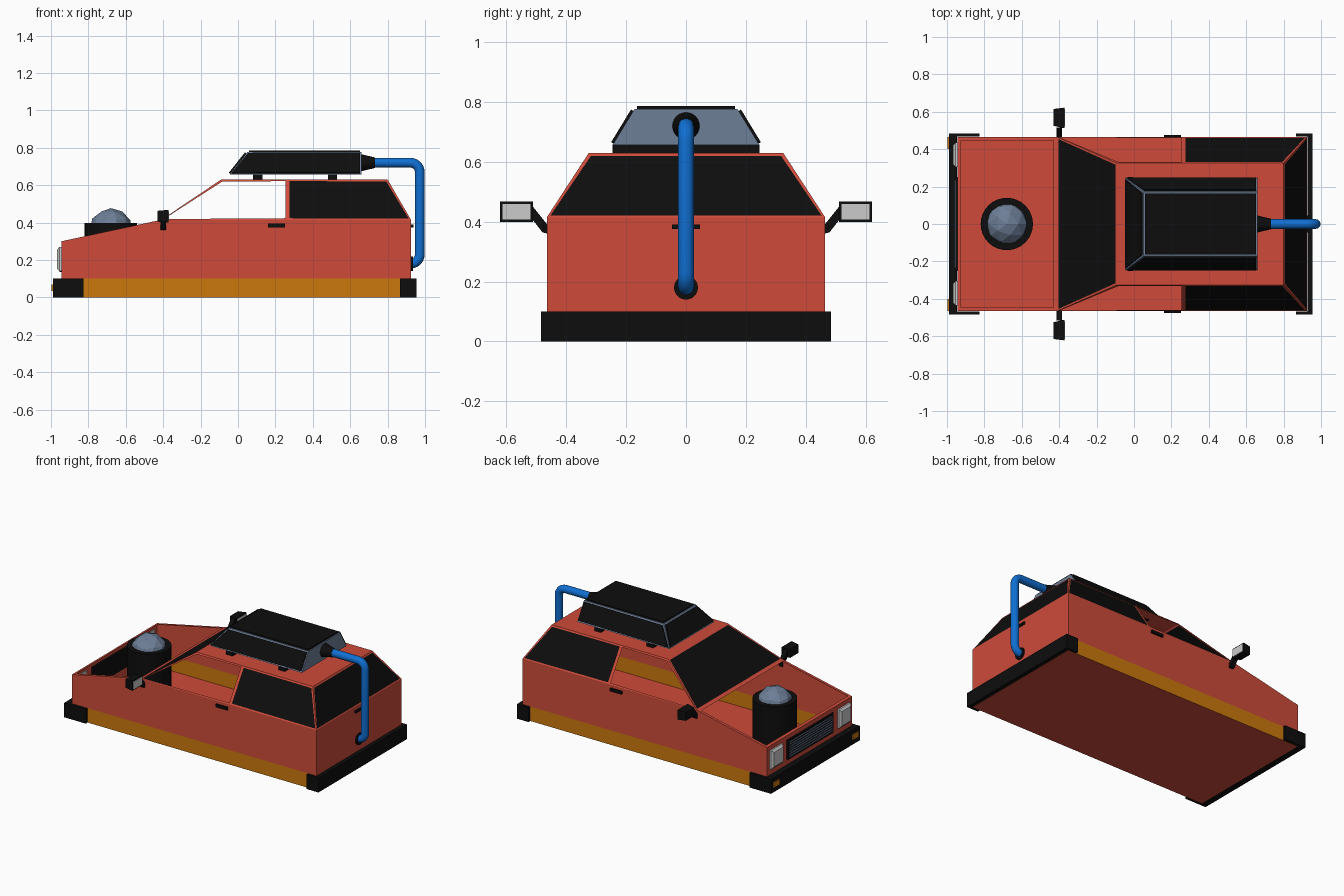
import bpy, bmesh, math
from mathutils import Vector

cube = bpy.data.objects.get("Cube")
if cube:
    bpy.data.objects.remove(cube)


def material(name, r, g, b):
    m = bpy.data.materials.new(name)
    m.use_nodes = True
    m.diffuse_color = (r, g, b, 1)
    m.node_tree.nodes["Principled BSDF"].inputs["Base Color"].default_value = (r, g, b, 1)
    return m


RED = material("red paint", 0.62, 0.07, 0.042)
ORANGE = material("orange trim", 0.6, 0.19, 0.004)
BLACK = material("black", 0.004, 0.004, 0.004)
BLUE = material("blue hose", 0.005, 0.16, 0.65)
STEEL = material("blue grey metal", 0.155, 0.21, 0.31)
LIGHT = material("light grey glass", 0.6, 0.6, 0.6)


def finish(name, bm, *mats):
    mesh = bpy.data.meshes.new(name)
    bm.to_mesh(mesh)
    bm.free()
    for m in mats:
        mesh.materials.append(m)
    ob = bpy.data.objects.new(name, mesh)
    bpy.context.collection.objects.link(ob)
    return ob


def hull(name, points, mat):
    """Convex solid around a few points."""
    bm = bmesh.new()
    for p in points:
        bm.verts.new(p)
    bmesh.ops.convex_hull(bm, input=bm.verts)
    bmesh.ops.dissolve_limit(bm, angle_limit=0.01, verts=bm.verts, edges=bm.edges)
    bmesh.ops.recalc_face_normals(bm, faces=bm.faces)
    return finish(name, bm, mat)


def box(name, xs, ys, zs, mat):
    return hull(name, [(x, y, z) for x in xs for y in ys for z in zs], mat)


def plate(name, corners, margin, depth, mat):
    """Thin panel lying on a flat outline, set in from its edges."""
    bm = bmesh.new()
    face = bm.faces.new([bm.verts.new(c) for c in corners])
    face.normal_update()
    rim = bmesh.ops.inset_individual(bm, faces=[face], thickness=margin)["faces"]
    bmesh.ops.delete(bm, geom=rim, context="FACES")
    normal = face.normal.copy()
    top = bmesh.ops.extrude_face_region(bm, geom=[face], use_keep_orig=True)["geom"]
    bmesh.ops.translate(bm, vec=normal * depth, verts=[v for v in top if isinstance(v, bmesh.types.BMVert)])
    bmesh.ops.recalc_face_normals(bm, faces=bm.faces)
    return finish(name, bm, mat)


def cone(name, loc, r1, r2, depth, mat, sides=24, along_x=False):
    bpy.ops.mesh.primitive_cone_add(vertices=sides, radius1=r1, radius2=r2, depth=depth, location=loc,
                                    rotation=(0, math.pi / 2 if along_x else 0, 0))
    ob = bpy.context.object
    ob.name = name
    ob.data.materials.append(mat)
    bpy.ops.object.shade_smooth_by_angle()
    return ob


# Body shell: open bonnet and front side windows, dark glass elsewhere
FRONT, BACK, WIDE, NARROW, BELT, ROOF, PILLAR = -0.945, 0.925, 0.465, 0.325, 0.415, 0.63, 0.265
bm = bmesh.new()


def panel(points):
    return bm.faces.new([bm.verts.new(p) for p in points])


def across(x1, y1, z1, x2, y2, z2):
    return panel([(x1, -y1, z1), (x1, y1, z1), (x2, y2, z2), (x2, -y2, z2)])


across(FRONT, WIDE, 0, BACK, WIDE, 0)
across(FRONT, WIDE, 0, FRONT, WIDE, 0.3)
bonnet = across(FRONT, WIDE, 0.3, -0.41, WIDE, BELT)
windscreen = across(-0.41, WIDE, BELT, -0.09, NARROW, ROOF)
across(-0.09, NARROW, ROOF, 0.8, NARROW, ROOF)
rear_glass = across(0.8, NARROW, ROOF, BACK, WIDE, BELT)
across(BACK, WIDE, BELT, BACK, WIDE, 0)
open_windows, side_glass = [], []
for s in (-1, 1):
    w, n = s * WIDE, s * NARROW
    panel([(FRONT, w, 0.1), (FRONT, w, 0.3), (-0.41, w, BELT), (PILLAR, w, BELT), (BACK, w, BELT), (BACK, w, 0.1)])
    panel([(FRONT, w, 0), (FRONT, w, 0.1), (BACK, w, 0.1), (BACK, w, 0)]).material_index = 1
    open_windows.append(panel([(-0.41, w, BELT), (-0.09, n, ROOF), (PILLAR, n, ROOF), (PILLAR, w, BELT)]))
    side_glass.append(panel([(PILLAR, w, BELT), (PILLAR, n, ROOF), (0.8, n, ROOF), (BACK, w, BELT)]))
bm.normal_update()
glass = side_glass + [windscreen, rear_glass]
bmesh.ops.inset_individual(bm, faces=glass + open_windows, thickness=0.014)
bmesh.ops.inset_individual(bm, faces=[bonnet], thickness=0.028)
for f in glass:
    f.material_index = 2
bmesh.ops.delete(bm, geom=open_windows + [bonnet], context="FACES")
bmesh.ops.remove_doubles(bm, verts=bm.verts, dist=0.0005)
bmesh.ops.recalc_face_normals(bm, faces=bm.faces)
finish("body_shell", bm, RED, ORANGE, BLACK)

# Wrap-round bumpers
box("front_bumper", (-0.99, -0.947), (-0.485, 0.485), (0, 0.1), BLACK)
box("rear_bumper", (0.927, 0.955), (-0.485, 0.485), (0, 0.1), BLACK)

# Paired details on both sides
for s, side in ((1, "back_side"), (-1, "front_side")):
    box("front_bumper_end_" + side, (-0.99, -0.825), (s * 0.467, s * 0.485), (0, 0.1), BLACK)
    box("rear_bumper_end_" + side, (0.865, 0.955), (s * 0.467, s * 0.485), (0, 0.1), BLACK)
    box("indicator_" + side, (-0.998, -0.989), (s * 0.4, s * 0.465), (0.035, 0.07), ORANGE)
    box("door_handle_" + side, (0.16, 0.25), (s * 0.46, s * 0.477), (0.375, 0.395), BLACK)
    # Headlamp with a sloped edge
    hull("headlamp_" + side, [(x, s * (0.37 + a * (0.065 - m)), 0.205 + b * (0.065 - m))
                              for x, m in ((-0.94, 0), (-0.955, 0), (-0.968, 0.015))
                              for a in (-1, 1) for b in (-1, 1)], LIGHT)
    # Mirror arm, housing and glass
    hull("mirror_arm_" + side, [(x, s * y, z) for x in (-0.415, -0.385)
                                for y, z in ((0.463, 0.39), (0.463, 0.36), (0.48, 0.365), (0.515, 0.455), (0.515, 0.41))],
         BLACK)
    hull("mirror_housing_" + side,
         [(-0.372, s * y, z) for y in (0.512, 0.622) for z in (0.4, 0.468)]
         + [(-0.43, s * y, z) for y in (0.525, 0.615) for z in (0.405, 0.463)], BLACK)
    box("mirror_glass_" + side, (-0.374, -0.368), (s * 0.52, s * 0.614), (0.408, 0.46), LIGHT)

box("tailgate_handle", (0.92, 0.937), (-0.046, 0.046), (0.375, 0.39), BLACK)

# Grille with slats
box("grille", (-0.955, -0.93), (-0.25, 0.25), (0.135, 0.27), BLACK)
for i in range(7):
    z = 0.149 + i * 0.0165
    box("grille_slat", (-0.96, -0.95), (-0.235, 0.235), (z, z + 0.008), STEEL)

# Upright engine drum with a faceted dome
cone("engine_drum", (-0.68, 0, 0.2), 0.14, 0.14, 0.396, BLACK, 32)
bpy.ops.mesh.primitive_ico_sphere_add(subdivisions=2, radius=0.117, location=(-0.68, 0, 0.36))
dome = bpy.context.object
dome.name = "engine_dome"
dome.data.materials.append(STEEL)

# Roof box, its dark panels and feet
roof_box = hull("roof_box", [(x, s * y, z) for s in (-1, 1)
                             for x, y, z in ((-0.045, 0.245, 0.657), (0.66, 0.245, 0.657),
                                             (0.05, 0.172, 0.777), (0.66, 0.172, 0.777))], STEEL)
for p in roof_box.data.polygons:
    if p.normal.z > -0.5 and p.normal.x < 0.5:
        plate("roof_box_panel", [roof_box.data.vertices[i].co for i in p.vertices], 0.011, 0.009, BLACK)
for x in (0.08, 0.48):
    box("roof_box_foot", (x, x + 0.05), (-0.245, 0.245), (0.628, 0.658), BLACK)

# Hose from the roof box down to the tailgate
curve = bpy.data.curves.new("hose", "CURVE")
curve.dimensions = "3D"
curve.bevel_depth = 0.026
curve.bevel_resolution = 4
path = [Vector((0.7, 0, 0.72))]
for cz, start in ((0.67, 90), (0.23, 0)):
    for i in range(7):
        a = math.radians(start - i * 15)
        path.append(Vector((0.922 + 0.05 * math.cos(a), 0, cz + 0.05 * math.sin(a))))
path.append(Vector((0.915, 0, 0.18)))
spline = curve.splines.new("POLY")
spline.points.add(len(path) - 1)
for point, co in zip(spline.points, path):
    point.co = (*co, 1)
curve.materials.append(BLUE)
hose = bpy.data.objects.new("hose", curve)
bpy.context.collection.objects.link(hose)
cone("hose_nozzle", (0.695, 0, 0.72), 0.046, 0.028, 0.075, BLACK, along_x=True)
cone("hose_socket", (0.927, 0, 0.18), 0.04, 0.04, 0.016, BLACK, along_x=True)
